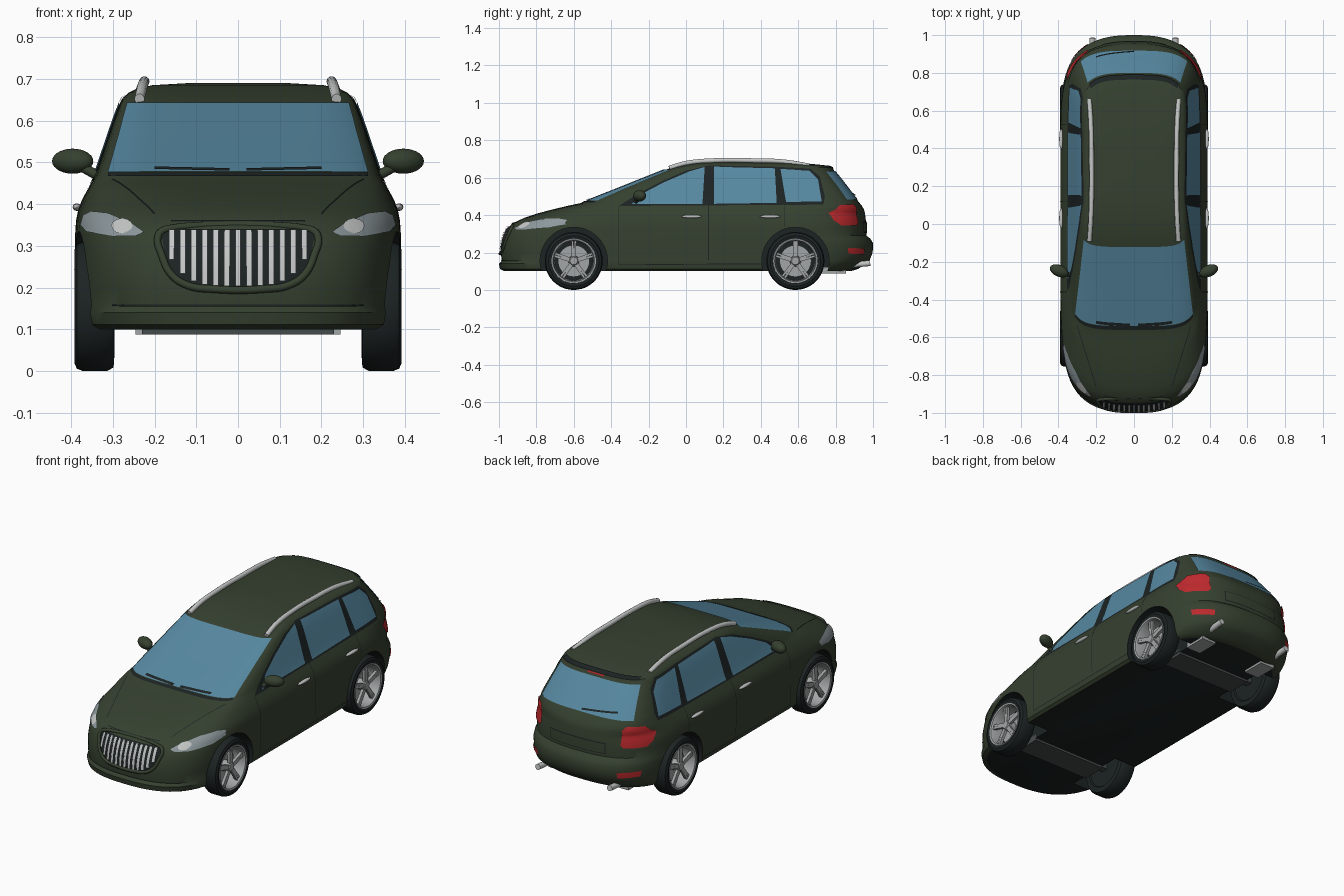
import bpy, bmesh, math
from mathutils import Vector, Matrix
from mathutils.bvhtree import BVHTree

if "Cube" in bpy.data.objects:
    bpy.data.objects.remove(bpy.data.objects["Cube"])


def mat(name, r, g, b):
    m = bpy.data.materials.new(name)
    m.diffuse_color = (r, g, b, 1)
    m.use_nodes = True
    m.node_tree.nodes["Principled BSDF"].inputs["Base Color"].default_value = m.diffuse_color
    return m


PAINT = mat("dark green paint", .036, .052, .029)
DARK = mat("black rubber", .012, .017, .017)
GLASS = mat("blue glass", .095, .25, .36)
CHROME = mat("bright metal", .56, .57, .57)
RIM = mat("wheel silver", .36, .38, .38)
RED = mat("red lamp", .50, .022, .026)
LAMP = mat("headlight grey", .27, .32, .34)
STEEL = mat("dark steel", .06, .07, .07)


def finish(ob, mats, mirror=False, angle=35):
    for m in mats:
        ob.data.materials.append(m)
    bpy.ops.object.select_all(action='DESELECT')
    ob.select_set(True)
    bpy.context.view_layer.objects.active = ob
    if ob.type == 'CURVE':
        bpy.ops.object.convert(target='MESH')
        ob = bpy.context.object
    bpy.ops.object.shade_smooth_by_angle(angle=math.radians(angle))
    if mirror:
        ob.modifiers.new("mirror", 'MIRROR')
    return ob


def from_bm(name, bm, mats, mirror=False, angle=35):
    me = bpy.data.meshes.new(name)
    bm.to_mesh(me)
    bm.free()
    ob = bpy.data.objects.new(name, me)
    bpy.context.collection.objects.link(ob)
    return finish(ob, mats, mirror, angle)


# ---- body: stacked horizontal rings (z, front y, rear y, half width)
ROWS = [(.10, -.97, .88, .365), (.112, -.995, .92, .38), (.14, -1, .96, .386), (.155, -.985, .98, .386),
        (.2, -.99, .998, .388), (.25, -.985, 1, .39), (.275, -.978, .985, .39), (.29, -.973, .965, .39),
        (.33, -.955, .965, .39), (.36, -.92, .963, .388), (.385, -.865, .96, .383), (.41, -.79, .957, .374),
        (.43, -.715, .952, .363), (.45, -.63, .94, .352), (.465, -.56, .928, .343), (.475, -.535, .92, .339),
        (.5, -.472, .9, .331), (.55, -.345, .862, .314), (.6, -.22, .823, .297), (.64, -.12, .79, .282),
        (.655, -.07, .785, .274), (.667, -.02, .74, .262), (.677, .04, .64, .242), (.685, .11, .52, .205),
        (.69, .2, .4, .12)]
YC = .3


def ring(z, yf, yr, w):
    f = min(1, max(0, (z - .41) / .07))
    quarter = [(i / 14, 1) for i in range(14)] + [(1, 1 - i / 16) for i in range(16)]

    def quad(L, a, b):
        out = []
        for u, v in quarter:
            lo, hi = 0, 1.01
            for _ in range(26):
                s = (lo + hi) / 2
                if (s * u) ** a + (s * v) ** b > 1:
                    hi = s
                else:
                    lo = s
            out.append((lo * u * w, lo * v * L))
        return out
    fr = quad(YC - yf, 2.5 + 2.5 * f, 9 + 5 * f)
    re = quad(yr - YC, 2.5 + f, 5 + 3 * f)
    pts = [(x, YC - y) for x, y in fr] + [(w, YC)] + [(x, YC + y) for x, y in reversed(re)]
    return [(x, y, z) for x, y in pts] + [(-x, y, z) for x, y in pts[-2:0:-1]]


bm = bmesh.new()
loops = [[bm.verts.new(p) for p in ring(*r)] for r in ROWS]
n = len(loops[0])
for a, b in zip(loops, loops[1:]):
    for i in range(n):
        bm.faces.new((a[i], a[(i + 1) % n], b[(i + 1) % n], b[i]))
bm.faces.new(loops[0][::-1])
bm.faces.new(loops[-1])
bmesh.ops.recalc_face_normals(bm, faces=bm.faces)
BODY = BVHTree.FromBMesh(bm)
body = from_bm("body_shell", bm, [PAINT, DARK])

# ---- wheel arches
AXLES = (-.6, .585)
for y in AXLES:
    for s in (-1, 1):
        bpy.ops.mesh.primitive_cylinder_add(vertices=56, radius=.18, depth=.3, location=(s * .38, y, .155),
                                            rotation=(0, math.pi / 2, 0))
        cut = bpy.context.object
        cut.name = "arch_cutter"
        cut.hide_render = True
        cut.data.materials.append(PAINT)
        cut.data.materials.append(DARK)
        for p in cut.data.polygons:
            p.material_index = 1
        bpy.context.view_layer.objects.active = body
        mod = body.modifiers.new("arch", 'BOOLEAN')
        mod.object, mod.operation, mod.solver = cut, 'DIFFERENCE', 'EXACT'
        bpy.ops.object.modifier_apply(modifier=mod.name)
        bpy.data.objects.remove(cut)
for p in body.data.polygons:
    if p.normal.z < -.9 and p.center.z < .105:
        p.material_index = 1
finish(body, [])

# ---- plates laid on the body: outline in 2D, projected along a view
VIEWS = {'side': (lambda a, b: Vector((2, a, b)), Vector((-1, 0, 0)), 1.65),
         'front': (lambda a, b: Vector((a, -3, b)), Vector((0, 1, 0)), 2.3),
         'rear': (lambda a, b: Vector((a, 3, b)), Vector((0, -1, 0)), 2.2),
         'top': (lambda a, b: Vector((a, b, 2)), Vector((0, 0, -1)), 1.5)}


def project(a, b, view, off):
    mk, d, far = VIEWS[view]
    o = mk(a, b)
    loc, nor, _, _ = BODY.ray_cast(o, d)
    if loc is None:
        loc, nor, _, _ = BODY.find_nearest(o + d * far)
    return loc + nor * off


def plate(name, pts, view, m, off=.004, mirror=False, step=.025):
    bm = bmesh.new()
    bm.faces.new([bm.verts.new((a, b, 0)) for a, b in pts])
    for k in (0, 1):
        c = [p[k] for p in pts]
        no = Vector((1 - k, k, 0))
        for i in range(1, int((max(c) - min(c)) / step) + 1):
            bmesh.ops.bisect_plane(bm, geom=bm.verts[:] + bm.edges[:] + bm.faces[:],
                                   plane_co=no * (min(c) + i * step + 1e-4), plane_no=no)
    bmesh.ops.triangulate(bm, faces=bm.faces[:])
    for v in bm.verts:
        v.co = project(v.co.x, v.co.y, view, off)
    bm.normal_update()
    if sum(f.normal.dot(VIEWS[view][1]) * f.calc_area() for f in bm.faces) > 0:
        bmesh.ops.reverse_faces(bm, faces=bm.faces[:])
    return from_bm(name, bm, [m], mirror, 60)


def strip(name, p, q, w, view, m=DARK, off=.003, mirror=False):
    d = Vector((q[0] - p[0], q[1] - p[1])).normalized() * w / 2
    plate(name, [(p[0] - d.y, p[1] + d.x), (q[0] - d.y, q[1] + d.x),
                 (q[0] + d.y, q[1] - d.x), (p[0] + d.y, p[1] - d.x)], view, m, off, mirror)


# windows
plate("windscreen", [(-.31, .474), (.31, .474), (.264, .64), (-.264, .64)], 'front', GLASS)
plate("rear_window", [(-.28, .482), (.28, .482), (.243, .632), (-.243, .632)], 'rear', GLASS)
plate("side_window_seal", [(-.36, .448), (.735, .455), (.742, .5), (.715, .605), (.665, .648), (.48, .657),
                           (.12, .664), (.0, .637), (-.13, .58), (-.25, .517)], 'side', DARK, .002, True)
plate("front_side_window", [(-.29, .458), (.088, .458), (.1, .655), (.02, .633), (-.12, .573), (-.23, .515)],
      'side', GLASS, .005, True)
plate("rear_side_window", [(.15, .458), (.485, .463), (.475, .648), (.15, .656)], 'side', GLASS, .005, True)
plate("quarter_window", [(.535, .468), (.725, .472), (.705, .59), (.66, .635), (.505, .645)],
      'side', GLASS, .005, True)

# lamps
plate("headlight", [(.224, .331), (.245, .322), (.3, .322), (.36, .333), (.374, .35), (.368, .372), (.35, .381),
                    (.31, .376), (.25, .35)], 'front', LAMP, .004, True, .012)
plate("headlight_bulb", [(.275 + .025 * math.cos(t * .52), .345 + .017 * math.sin(t * .52)) for t in range(12)],
      'front', CHROME, .006, True, .012)
plate("tail_light", [(.24, .36), (.255, .345), (.335, .345), (.35, .37), (.348, .41), (.32, .452), (.26, .457),
                     (.243, .44)], 'rear', RED, .006, True, .012)
plate("rear_reflector", [(.24, .19), (.325, .195), (.33, .225), (.24, .22)], 'rear', RED, .005, True)
plate("high_brake_light", [(-.05, .643), (.05, .643), (.05, .651), (-.05, .651)], 'rear', RED)
plate("number_plate_panel", [(-.17, .305), (.17, .305), (.17, .365), (-.17, .365)], 'rear', DARK, .002)
plate("number_plate_face", [(-.165, .31), (.165, .31), (.165, .36), (-.165, .36)], 'rear', PAINT, .004)

# grille
HALF = [(.165, .338), (.182, .325), (.174, .275), (.152, .23), (.115, .205), (.06, .197)]
OUT = HALF + [(-x, z) for x, z in reversed(HALF)]
plate("grille_recess", OUT, 'front', DARK, .003)
for i in range(13):
    x = (i - 6) * .0262
    low = .203 + .075 * (abs(x) / .165) ** 4
    bar = [(x - .0065, low), (x + .0065, low), (x + .0065, .332), (x - .0065, .332)]
    plate("grille_bar", bar, 'front', CHROME, .009)


def tube(name, pts, r, m, mirror=False, cyclic=False):
    cu = bpy.data.curves.new(name, 'CURVE')
    cu.dimensions = '3D'
    cu.bevel_depth, cu.bevel_resolution, cu.use_fill_caps = r, 3, True
    cu.resolution_u = 6
    sp = cu.splines.new('BEZIER')
    sp.bezier_points.add(len(pts) - 1)
    for bp, p in zip(sp.bezier_points, pts):
        bp.co = p
        bp.handle_left_type = bp.handle_right_type = 'AUTO'
    sp.use_cyclic_u = cyclic
    ob = bpy.data.objects.new(name, cu)
    bpy.context.collection.objects.link(ob)
    return finish(ob, [m], mirror, 50)


tube("grille_surround", [project(x * 1.04, z, 'front', .003) for x, z in OUT], .009, PAINT, cyclic=True)

# roof rails, exhausts, mirror arms
tube("roof_rail", [(.236, -.09, .652), (.23, .0, .678), (.225, .15, .692), (.225, .35, .692), (.228, .52, .686),
                   (.236, .66, .664)], .0125, CHROME, True)
tube("exhaust_tip", [(.22, .84, .13), (.22, .985, .143)], .016, CHROME, True)
tube("mirror_arm", [(.33, -.27, .465), (.375, -.26, .49)], .012, PAINT, True)


# ellipsoid and box parts
def part(name, kind, loc, size, m, rz=0, mirror=True):
    bm = bmesh.new()
    M = Matrix.Translation(loc) @ Matrix.Rotation(rz, 4, 'Z') @ Matrix.Diagonal((*size, 1))
    if kind == 'ball':
        bmesh.ops.create_uvsphere(bm, u_segments=24, v_segments=14, radius=.5, matrix=M)
    else:
        bmesh.ops.create_cube(bm, size=1, matrix=M)
    return from_bm(name, bm, [m], mirror)


part("mirror_housing", 'ball', (.396, -.248, .503), (.104, .062, .06), PAINT, .4)
for y in (.03, .45):
    part("door_handle", 'ball', (.386, y, .393), (.02, .11, .018), CHROME)
for y in AXLES:
    part("axle_frame", 'box', (0, y, .105), (.46, .14, .035), STEEL, 0, False)
    part("axle_shaft", 'box', (.25, y, .15), (.16, .04, .04), STEEL)
part("muffler", 'box', (.2, .79, .105), (.09, .13, .035), RIM)

# panel gaps and wipers
strip("front_door_gap", (-.36, .13), (-.36, .447), .004, 'side', mirror=True)
strip("middle_door_gap", (.12, .16), (.12, .455), .004, 'side', mirror=True)
strip("rear_door_gap", (.525, .335), (.525, .455), .004, 'side', mirror=True)
strip("sill_gap", (-.36, .135), (.41, .14), .004, 'side', mirror=True)
strip("hood_gap", (.2, -.86), (.3, -.54), .004, 'top', mirror=True)
strip("hood_front_gap", (-.16, .358), (.16, .358), .003, 'front')
strip("windscreen_cowl", (-.31, .469), (.31, .469), .008, 'front')
strip("wiper", (.02, .476), (.2, .48), .006, 'front', off=.008, mirror=True)
strip("rear_wiper", (0, .492), (-.2, .512), .008, 'rear', off=.01)
strip("bumper_gap", (-.3, .158), (.3, .158), .003, 'front')
strip("spoiler_edge", (-.23, .657), (.23, .657), .008, 'rear', off=.005)


# ---- wheels
def lathe(name, prof, m, y, seg=48):
    bm = bmesh.new()
    vs = [bm.verts.new((x, r, 0)) for r, x in prof]
    es = [bm.edges.new(e) for e in zip(vs, vs[1:])]
    bmesh.ops.spin(bm, geom=vs + es, cent=(0, 0, 0), axis=(1, 0, 0), angle=2 * math.pi, steps=seg,
                   use_duplicate=False)
    bmesh.ops.remove_doubles(bm, verts=bm.verts, dist=1e-5)
    bmesh.ops.recalc_face_normals(bm, faces=bm.faces)
    bmesh.ops.translate(bm, verts=bm.verts, vec=(0, y, .155))
    from_bm(name, bm, [m], True)


for y in AXLES:
    lathe("tyre", [(0, .302), (.112, .302), (.118, .296), (.146, .298), (.155, .314), (.155, .371), (.149, .386),
                   (.135, .392), (.114, .387), (.112, .31)], DARK, y)
    lathe("wheel_rim", [(.104, .312), (.106, .378), (.111, .389), (.119, .391), (.121, .386)], RIM, y)
    lathe("brake_disc", [(0, .335), (.085, .335), (.085, .325), (0, .325)], RIM, y)
    lathe("wheel_hub", [(0, .384), (.02, .383), (.027, .376), (.03, .33)], RIM, y, 24)
    bm = bmesh.new()
    for k in range(5):
        for s in (-1, 1):
            M = (Matrix.Translation((.371, y, .155)) @ Matrix.Rotation(k * math.tau / 5 + s * .1, 4, 'X')
                 @ Matrix.Translation((0, 0, .063)) @ Matrix.Rotation(s * -.08, 4, 'X')
                 @ Matrix.Diagonal((.016, .0125, .09, 1)))
            bmesh.ops.create_cube(bm, size=1, matrix=M)
    from_bm("wheel_spokes", bm, [RIM], True)
